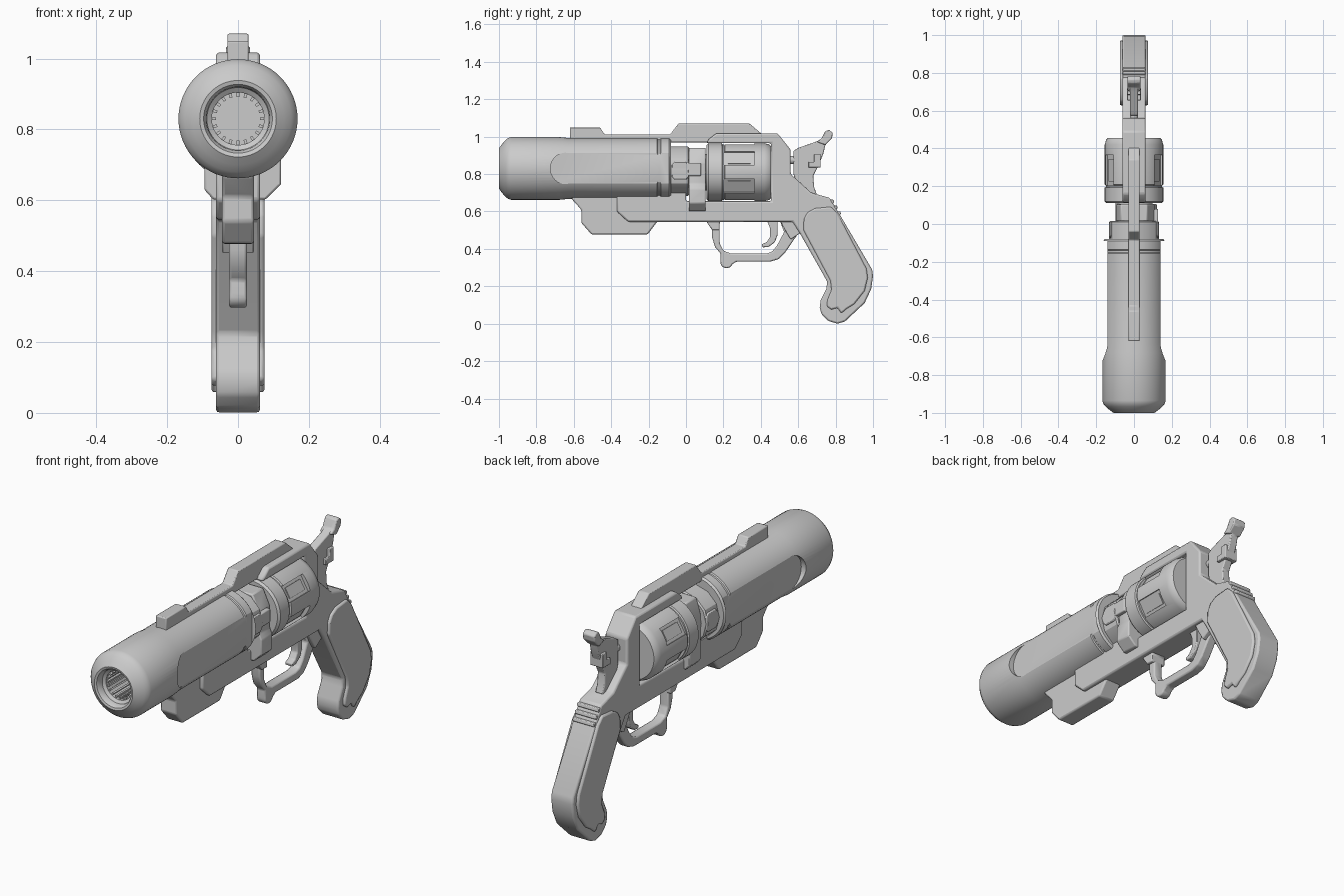
import bpy, bmesh
from math import sin, cos, pi, radians
from mathutils import Matrix, Vector


def finish(name, bm, bevel=0.0, segs=2):
    bmesh.ops.remove_doubles(bm, verts=bm.verts, dist=1e-5)
    bmesh.ops.recalc_face_normals(bm, faces=bm.faces)
    me = bpy.data.meshes.new(name)
    bm.to_mesh(me)
    bm.free()
    ob = bpy.data.objects.new(name, me)
    bpy.context.collection.objects.link(ob)
    if bevel:
        m = ob.modifiers.new("bevel", 'BEVEL')
        m.width, m.segments, m.limit_method = bevel, segs, 'ANGLE'
        m.angle_limit = radians(25)
    return ob


def prism(name, pts, a, b, axis='x', bevel=0.0):
    """Extrude a (y,z) profile along x, or an (x,z) profile along y."""
    bm = bmesh.new()
    pos = (lambda p: (a, p[0], p[1])) if axis == 'x' else (lambda p: (p[0], a, p[1]))
    f = bm.faces.new([bm.verts.new(pos(p)) for p in pts])
    new = bmesh.ops.extrude_face_region(bm, geom=[f])['geom']
    d = Vector((b - a, 0, 0)) if axis == 'x' else Vector((0, b - a, 0))
    bmesh.ops.translate(bm, vec=d, verts=[v for v in new if isinstance(v, bmesh.types.BMVert)])
    return finish(name, bm, bevel)


def lathe(name, prof, zc, n=64):
    """Spin an (r,y) profile about the y axis at height zc."""
    bm = bmesh.new()
    rings = [[bm.verts.new((r * cos(2 * pi * i / n), y, zc + r * sin(2 * pi * i / n)))
              for i in range(n)] for r, y in prof]
    for A, B in zip(rings, rings[1:]):
        for i in range(n):
            bm.faces.new((A[i], A[(i + 1) % n], B[(i + 1) % n], B[i]))
    return finish(name, bm)


def radial_boxes(name, n, zc, r0, r1, w, y0, y1, phase=0.0):
    """Ring of n boxes around the y axis."""
    bm = bmesh.new()
    for i in range(n):
        m = (Matrix.Translation((0, (y0 + y1) / 2, zc)) @ Matrix.Rotation(2 * pi * i / n + phase, 4, 'Y')
             @ Matrix.Translation(((r0 + r1) / 2, 0, 0)) @ Matrix.Diagonal((r1 - r0, y1 - y0, w, 1)))
        bmesh.ops.create_cube(bm, size=1, matrix=m)
    return finish(name, bm)


def cut(ob, cutter):
    m = ob.modifiers.new("cut", 'BOOLEAN')
    m.object, m.operation, m.solver = cutter, 'DIFFERENCE', 'EXACT'
    bpy.context.view_layer.objects.active = ob
    bpy.ops.object.modifier_apply(modifier=m.name)
    bpy.data.objects.remove(cutter)


def arc(cy, cz, r, a0, a1, n=6):
    return [(cy + r * cos(radians(a0 + (a1 - a0) * i / n)),
             cz + r * sin(radians(a0 + (a1 - a0) * i / n))) for i in range(n + 1)]


# Barrel with hollow muzzle and a rounded flat on each side
barrel = lathe("barrel", [(0, -.78), (.074, -.78), (.074, -.955), (.088, -.965), (.09, -.985), (.097, -.997),
                          (.108, -1), (.13, -.984), (.15, -.967), (.162, -.952), (.168, -.935), (.168, -.68),
                          (.163, -.63), (.163, -.155), (.158, -.15), (.158, -.14), (.163, -.135),
                          (.163, -.09), (.155, -.08), (0, -.08)], .83)
flat = arc(-.64, .83, .085, 90, 270, 16) + [(-.09, .745), (-.09, .915)]
for s in (-1, 1):
    cut(barrel, prism("flat_cutter", flat, s * .141, s * .25))
radial_boxes("rifling", 20, .83, .062, .078, .008, -.95, -.78)

# Top rib
prism("top_rib", [(-.62, .97), (-.62, 1.05), (-.46, 1.05), (-.435, 1.012), (-.085, 1.012), (-.04, 1.07),
                  (.34, 1.07), (.41, 1.01), (.41, .97)], -.03, .03, bevel=.005)

# Frame and grip core in one profile
frame = [(.11, .965), (.12, .985), (.16, 1.017), (.49, 1.017), (.56, .93), (.56, .80), (.67, .70), (.77, .672),
         (.995, .29), (1.0, .255), (.99, .185), (.955, .11), (.85, .012), (.81, .0), (.76, .015), (.725, .05),
         (.715, .085), (.72, .125), (.75, .185), (.755, .225), (.605, .49), (.57, .545), (-.31, .545),
         (-.37, .60), (-.37, .72), (0, .72), (0, .655), (.455, .655), (.455, .965)]
prism("frame", frame, -.062, .062, bevel=.009)

# Underbarrel lug
prism("barrel_lug", [(-.62, .70), (-.61, .665), (-.56, .61), (-.56, .54), (-.505, .477), (-.205, .477),
                     (-.15, .55), (-.15, .70)], -.045, .045, bevel=.008)

# Grip panels and back ridges
panel = [(.63, .56), (.65, .595), (.69, .617), (.775, .625), (.81, .59), (.965, .295), (.972, .245), (.955, .175),
         (.90, .105), (.86, .08), (.83, .055), (.81, .085), (.775, .075), (.752, .095), (.757, .13), (.778, .18),
         (.772, .23), (.628, .50)]
for s, n in ((-1, "left"), (1, "right")):
    prism("grip_panel_" + n, panel, s * .05, s * .075, bevel=.008)
for i in range(3):
    y, z = .785 + i * .018, .655 - i * .031
    prism("grip_ridge", [(y - .03, z - .016), (y - .018, z + .008), (y + .004, z + .008), (y + .008, z - .006),
                         (y - .005, z - .016)], -.06, .06, bevel=.003)

# Trigger guard and trigger
guard = ([(.14, .56), (.14, .46), (.155, .41), (.185, .375)] + arc(.217, .33, .034, 170, 340) +
         [(.27, .332), (.45, .332), (.495, .345), (.53, .38), (.605, .49), (.60, .56), (.49, .58),
          (.525, .49), (.485, .415), (.46, .385), (.43, .375), (.24, .375), (.20, .39), (.18, .43), (.18, .56)])
prism("trigger_guard", guard, -.025, .025, bevel=.007)
prism("guard_front_web", [(.1, .56), (.14, .50), (.18, .50), (.18, .54), (.22, .575)], -.04, .04, bevel=.005)
prism("guard_rear_web", [(.49, .575), (.535, .49), (.56, .45), (.62, .49), (.60, .575)], -.045, .045, bevel=.005)
prism("trigger", [(.43, .56), (.45, .51), (.45, .465), (.43, .435), (.405, .425), (.408, .408), (.44, .41),
                  (.475, .435), (.49, .475), (.49, .56)], -.02, .02, bevel=.005)

# Cylinder with front band and six pockets
cyl = lathe("cylinder", [(0, .11), (.145, .11), (.155, .12), (.155, .192), (.148, .196), (.148, .204), (.155, .208),
                         (.155, .42), (.148, .445), (.138, .455), (0, .455)], .81)
cut(cyl, radial_boxes("pocket_cutter", 6, .81, .136, .2, .085, .204, .365, radians(30)))
radial_boxes("pocket_inserts", 6, .81, .125, .141, .055, .225, .345, radians(30))

# Crane between barrel and cylinder
lathe("barrel_collar", [(0, -.09), (.132, -.09), (.132, .01), (.125, .017), (0, .017)], .815, 12)
lathe("cylinder_neck", [(0, .0), (.098, .0), (.098, .12), (0, .12)], .81, 16)
prism("crane", [(-.095, .69), (-.095, .63), (-.07, .602), (.078, .602), (.122, .645), (.122, .72), (.108, .75),
                (.108, .86), (.07, .94), (-.07, .94), (-.095, .86)], .015, .105, 'y', bevel=.006)
prism("crane_latch", [(-.02, .79), (.08, .79), (.08, .86), (-.02, .86)], .09, .128, bevel=.005)
prism("collar_block", [(-.075, .785), (-.06, .77), (.0, .77), (.015, .785), (.015, .85), (.0, .865), (-.06, .865),
                       (-.075, .85)], -.128, .128, bevel=.004)

# Hammer with firing pin, spur and side lugs
hammer = [(.575, .925), (.60, .94), (.70, .975), (.725, .99), (.745, 1.03), (.765, 1.036), (.785, 1.02), (.78, .99),
          (.745, .955), (.735, .91), (.71, .85), (.68, .79), (.685, .73), (.70, .69), (.60, .70), (.575, .80)]
prism("hammer", hammer, -.022, .022, bevel=.005)
prism("hammer_spur", [(.70, .972), (.725, .99), (.745, 1.03), (.765, 1.036), (.785, 1.02), (.78, .99), (.745, .955)],
      -.034, .034, bevel=.006)
prism("hammer_lug", [(.655, .835), (.655, .865), (.685, .865), (.685, .905), (.72, .905), (.72, .835)],
      -.036, .036, bevel=.003)
lathe("firing_pin", [(0, .54), (.022, .54), (.022, .60), (0, .60)], .875, 16)

# Smooth shading with sharp edges kept
bpy.ops.object.select_all(action='DESELECT')
for ob in bpy.context.scene.objects:
    ob.select_set(True)
    bpy.context.view_layer.objects.active = ob
bpy.ops.object.shade_smooth_by_angle(angle=radians(30))
